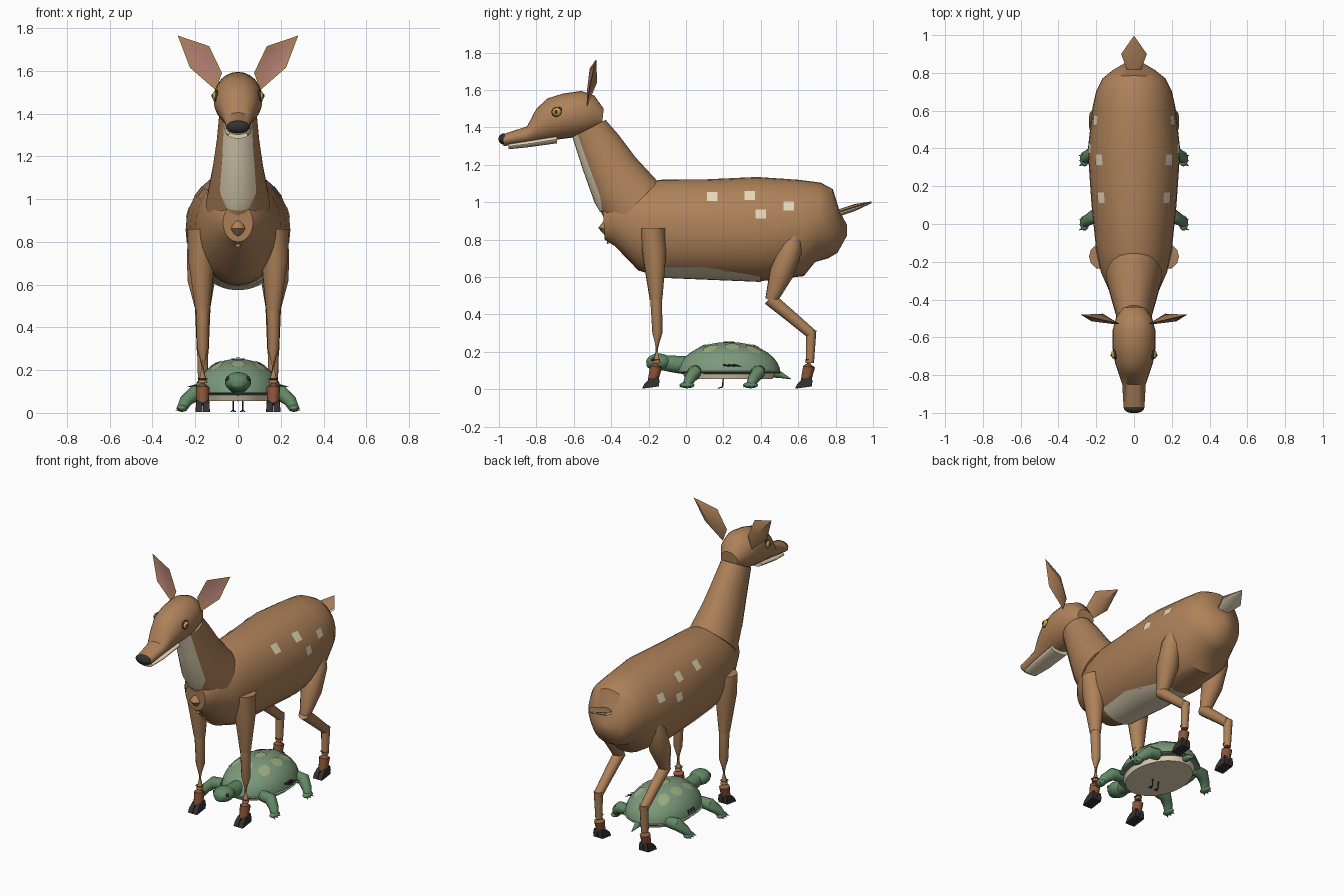
import bpy, bmesh
from math import pi, sin, cos
from mathutils import Vector, Matrix
from mathutils.bvhtree import BVHTree

if "Cube" in bpy.data.objects:
    bpy.data.objects.remove(bpy.data.objects["Cube"])


def mat(name, r, g, b):
    m = bpy.data.materials.new(name)
    m.diffuse_color = (r, g, b, 1)
    m.use_nodes = True
    m.node_tree.nodes["Principled BSDF"].inputs["Base Color"].default_value = m.diffuse_color
    return m


FUR = mat("fur", .42, .22, .10)
CREAM = mat("cream", .78, .68, .48)
SHANK = mat("fetlock", .26, .09, .04)
DARK = mat("dark", .035, .03, .03)
PINK = mat("inner_ear", .42, .2, .16)
GOLD = mat("gold", .6, .36, .06)
SKIN = mat("green_skin", .12, .25, .13)
SHELL = mat("shell", .2, .32, .2)
SCUTE = mat("scute", .34, .42, .22)


def finish(name, bm, m, mirror=False, angle=40, normals=True):
    if normals:
        bmesh.ops.recalc_face_normals(bm, faces=bm.faces)
    me = bpy.data.meshes.new(name)
    bm.to_mesh(me)
    tree = BVHTree.FromBMesh(bm)
    bm.free()
    me.materials.append(m)
    ob = bpy.data.objects.new(name, me)
    bpy.context.collection.objects.link(ob)
    if mirror:
        ob.modifiers.new("mirror", 'MIRROR')
    bpy.ops.object.select_all(action='DESELECT')
    ob.select_set(True)
    bpy.context.view_layer.objects.active = ob
    bpy.ops.object.shade_smooth_by_angle(angle=angle * pi / 180)
    return tree


def skin(name, rings, m, closed=True, **kw):
    """Join rings of points into a surface, capped when closed."""
    bm = bmesh.new()
    rows = [[bm.verts.new(p) for p in r] for r in rings]
    n = len(rows[0])
    for a, b in zip(rows, rows[1:]):
        for i in range(n if closed else n - 1):
            j = (i + 1) % n
            bm.faces.new((a[i], a[j], b[j], b[i]))
    if closed:
        bm.faces.new(rows[0])
        bm.faces.new(rows[-1])
    return finish(name, bm, m, **kw)


def loft(name, secs, m, n=24, arc=None, grow=1, **kw):
    """Sections are (y_top, z_top, y_bottom, z_bottom, half_width); arc limits to an underside strip."""
    rings = []
    for k, (ya, za, yb, zb, rx) in enumerate(secs):
        c = Vector((0, (ya + yb) / 2, (za + zb) / 2))
        u = Vector((0, (ya - yb) / 2, (za - zb) / 2))
        if arc:
            ts = [pi + arc[k] * (2 * i / n - 1) for i in range(n + 1)]
        else:
            ts = [2 * pi * i / n for i in range(n)]
        rings.append([c + grow * (u * cos(t) + Vector((rx * sin(t), 0, 0))) for t in ts])
    return skin(name, rings, m, closed=not arc, **kw)


def tube(name, pts, m, n=12, **kw):
    """Round limb through (x, y, z, radius) points."""
    ps = [Vector(p[:3]) for p in pts]
    rings = []
    for i, p in enumerate(ps):
        d = ps[min(i + 1, len(ps) - 1)] - ps[max(i - 1, 0)]
        q = d.to_track_quat('Z', 'Y')
        r = pts[i][3]
        rings.append([p + q @ Vector((r * cos(2 * pi * k / n), r * sin(2 * pi * k / n), 0)) for k in range(n)])
    return skin(name, rings, m, **kw)


def ball(name, c, r, m, floor=None, seg=20, **kw):
    bm = bmesh.new()
    bmesh.ops.create_uvsphere(bm, u_segments=seg, v_segments=seg // 2 + 2, radius=1,
                              matrix=Matrix.Translation(c) @ Matrix.Diagonal((*r, 1)))
    if floor is not None:
        bmesh.ops.bisect_plane(bm, geom=bm.verts[:] + bm.edges[:] + bm.faces[:], plane_co=(0, 0, floor),
                               plane_no=(0, 0, -1), clear_outer=True)
        bmesh.ops.holes_fill(bm, edges=[e for e in bm.edges if e.is_boundary])
    return finish(name, bm, m, **kw)


def decal(name, tree, starts, d, m, **kw):
    """Patch whose corners are dropped onto a surface along d."""
    d = Vector(d)
    bm = bmesh.new()
    vs = [bm.verts.new(tree.ray_cast(Vector(s), d)[0] - d * .005) for s in starts]
    mid = bm.verts.new(tree.ray_cast(sum((Vector(s) for s in starts), Vector()) / len(starts), d)[0] - d * .006)
    for i in range(len(vs)):
        f = bm.faces.new((vs[i - 1], vs[i], mid))
        f.normal_update()
        if f.normal.dot(d) > 0:
            f.normal_flip()
    finish(name, bm, m, normals=False, **kw)


# ---- Deer torso, belly strip and flank spots
torso = [(-.445, .98, -.435, .8, .07), (-.38, 1.04, -.38, .765, .12), (-.255, 1.09, -.255, .635, .175),
         (-.14, 1.12, -.14, .60, .2), (.1, 1.122, .1, .59, .225), (.38, 1.135, .40, .578, .245),
         (.6, 1.12, .63, .605, .22), (.72, 1.105, .69, .68, .2), (.785, 1.07, .76, .70, .165),
         (.822, .95, .81, .73, .11), (.86, .88, .86, .82, .035)]
body = loft("deer_body", torso, FUR, n=32)
loft("belly_patch", torso[3:6], CREAM, n=10, arc=(.65, .72, .45), grow=1.015)
for i, (y, z) in enumerate([(.14, 1.03), (.34, 1.035), (.40, .937), (.55, .98)]):
    decal(f"flank_spot_{i}", body, [(1, y + a * .028, z + b * .024) for a, b in
          ((-1, -1), (1, -1), (1, 1), (-1, 1))], (-1, 0, 0), CREAM, mirror=True)

# ---- Neck and throat
neck = [(-.15, 1.11, -.40, .85, .15), (-.27, 1.24, -.485, 1.0, .122),
        (-.36, 1.36, -.55, 1.18, .1), (-.43, 1.44, -.605, 1.35, .088)]
loft("neck", neck, FUR)
loft("throat_patch", [(-.235, 1.2, -.455, .95, .13)] + neck[1:], CREAM, n=8, arc=(.4, .75, .8, .8), grow=1.03)
tube("breastbone", [(0, -.40, .93, .012), (0, -.435, .86, .035), (0, -.41, .78, .015)], FUR)

# ---- Head, jaw, nose, eyes
loft("head", [(-.975, 1.365, -.975, 1.30, .055), (-.85, 1.405, -.85, 1.315, .062), (-.80, 1.50, -.79, 1.32, .08),
              (-.74, 1.555, -.73, 1.33, .1), (-.66, 1.58, -.65, 1.34, .114), (-.56, 1.595, -.57, 1.35, .114),
              (-.49, 1.57, -.50, 1.37, .095), (-.44, 1.50, -.45, 1.40, .06)], FUR)
loft("jaw", [(-.95, 1.315, -.95, 1.283, .045), (-.85, 1.33, -.85, 1.293, .06), (-.69, 1.36, -.69, 1.315, .065)], CREAM)
ball("nose", (0, -.975, 1.338), (.054, .027, .03), DARK)
ball("eye_rim", (.098, -.685, 1.48), (.016, .034, .03), DARK, mirror=True)
ball("eye", (.106, -.69, 1.482), (.015, .024, .022), GOLD, mirror=True)
ball("pupil", (.114, -.694, 1.483), (.01, .011, .012), DARK, mirror=True)

# ---- Ears: cupped leaf outline with a pink lining
leaf = [Vector(p) for p in ((.282, -.48, 1.765), (.135, -.515, 1.715), (.075, -.53, 1.59),
                            (.105, -.53, 1.51), (.225, -.515, 1.615))]
hub = Vector((.165, -.50, 1.64))
bm = bmesh.new()
edge = [bm.verts.new(p) for p in leaf]
for off in (0, .025):
    mid = bm.verts.new(hub + Vector((0, off, 0)))
    for i in range(5):
        bm.faces.new((edge[i - 1], edge[i], mid))
finish("ear", bm, FUR, mirror=True, angle=50)
bm = bmesh.new()
edge = [bm.verts.new(hub.lerp(p, .78) - Vector((0, .005, 0))) for p in leaf]
mid = bm.verts.new(hub - Vector((0, .005, 0)))
for i in range(5):
    bm.faces.new((edge[i - 1], edge[i], mid))
finish("ear_lining", bm, PINK, mirror=True, normals=False)

# ---- Tail, brown above and cream below
for nm, m, dz in (("tail_top", FUR, 0), ("tail_underside", CREAM, -.014)):
    loft(nm, [(.81, .96 + dz, .81, .935 + dz, .035), (.9, .99 + dz, .9, .965 + dz, .068),
              (.992, 1.004 + dz * .4, .992, 1 + dz * .4, .004)], m, n=8)

# ---- Legs
tube("front_upper_leg", [(.17, -.172, .86, .068), (.17, -.17, .72, .064), (.165, -.16, .48, .034)], FUR, mirror=True)
tube("front_lower_leg", [(.165, -.16, .5, .032), (.165, -.153, .3, .027), (.165, -.158, .14, .022)], FUR, mirror=True)
tube("hind_thigh", [(.185, .597, .855, .025), (.18, .565, .76, .06), (.172, .51, .62, .065), (.165, .455, .475, .033)],
     FUR, mirror=True)
tube("hind_shank", [(.165, .445, .485, .036), (.165, .56, .39, .032), (.165, .672, .295, .028)], FUR, mirror=True)
tube("hind_lower_leg", [(.165, .67, .315, .027), (.165, .662, .14, .022)], FUR, mirror=True)
for nm, y in (("front", -.16), ("hind", .658)):
    tube(nm + "_fetlock", [(.165, y, .16, .025), (.165, y, .12, .032), (.165, y - .018, .04, .027)], SHANK, mirror=True)
    for s in (-1, 1):
        x = .165 + s * .017
        skin(f"{nm}_hoof_{s}", [[(x + a * w, y + (b0 if b < 0 else b1), z + (.012 if b > 0 else 0))
             for a, b in ((-1, -1), (1, -1), (1, 1), (-1, 1))]
             for z, w, b0, b1 in ((.003, .016, -.075, .015), (.03, .015, -.062, .018), (.056, .012, -.035, .015))],
             DARK, mirror=True)

# ---- Turtle shell, scutes and underside plate
dome = ball("turtle_shell", (0, .23, .085), (.205, .275, .168), SHELL, floor=.085, seg=32)
ball("shell_rim", (0, .23, .092), (.215, .28, .018), SHELL, seg=32)
bm = bmesh.new()
bmesh.ops.create_cone(bm, cap_ends=True, segments=32, radius1=.93, radius2=1, depth=1,
                      matrix=Matrix.Translation((0, .23, .072)) @ Matrix.Diagonal((.185, .25, .034, 1)))
finish("underside_plate", bm, CREAM)
for i, (x, y) in enumerate([(0, .09), (0, .23), (0, .37), (.1, .13), (.105, .25), (.09, .36)]):
    decal(f"scute_{i}", dome, [(x + (.038 if x == 0 else .034) * cos(k * pi / 3), y + .045 * sin(k * pi / 3), 1)
          for k in range(6)], (0, 0, -1), SCUTE, mirror=x > 0)

# ---- Turtle head, tail and feet
tube("turtle_neck", [(0, .03, .125, .05), (0, -.07, .135, .045), (0, -.13, .143, .04)], SKIN)
ball("turtle_head", (0, -.145, .145), (.062, .068, .046), SKIN)
ball("turtle_beak", (0, -.19, .135), (.035, .022, .025), SKIN)
ball("turtle_eye", (.045, -.175, .158), (.012, .013, .012), DARK, seg=10, mirror=True)
tube("turtle_tail", [(0, .46, .09, .028), (0, .51, .075, .016), (0, .56, .055, .002)], SKIN)
for nm, y in (("front", .05), ("hind", .39)):
    tube(f"turtle_{nm}_leg", [(.14, y, .095, .034), (.205, y - .005, .09, .038), (.245, y - .03, .055, .03),
                              (.262, y - .045, .022, .024)], SKIN, mirror=True)
    ball(f"turtle_{nm}_foot", (.262, y - .045, .022), (.025, .04, .017), SKIN, mirror=True)
    for k in (-1, 0, 1):
        tube(f"turtle_{nm}_claw_{k}", [(.27, y - .05 + k * .022, .02, .007), (.292, y - .055 + k * .028, .011, .001)],
             SKIN, n=6, mirror=True)

# ---- Small dark twigs showing through the shell and under the plate
for k in range(3):
    tube(f"side_sliver_{k}", [(.19, .2 + k * .025, .13, .006), (.235, .24 + k * .03, .122, .001)], DARK, n=6, mirror=True)
tube("under_twig", [(.022, .2, .07, .004), (.022, .195, .01, .004)], DARK, n=6, mirror=True)
for k in (-1, 0, 1):
    tube(f"under_twig_toe_{k}", [(.022, .195, .012, .004), (.022 + k * .012, .17, .005, .002)], DARK, n=6, mirror=True)
